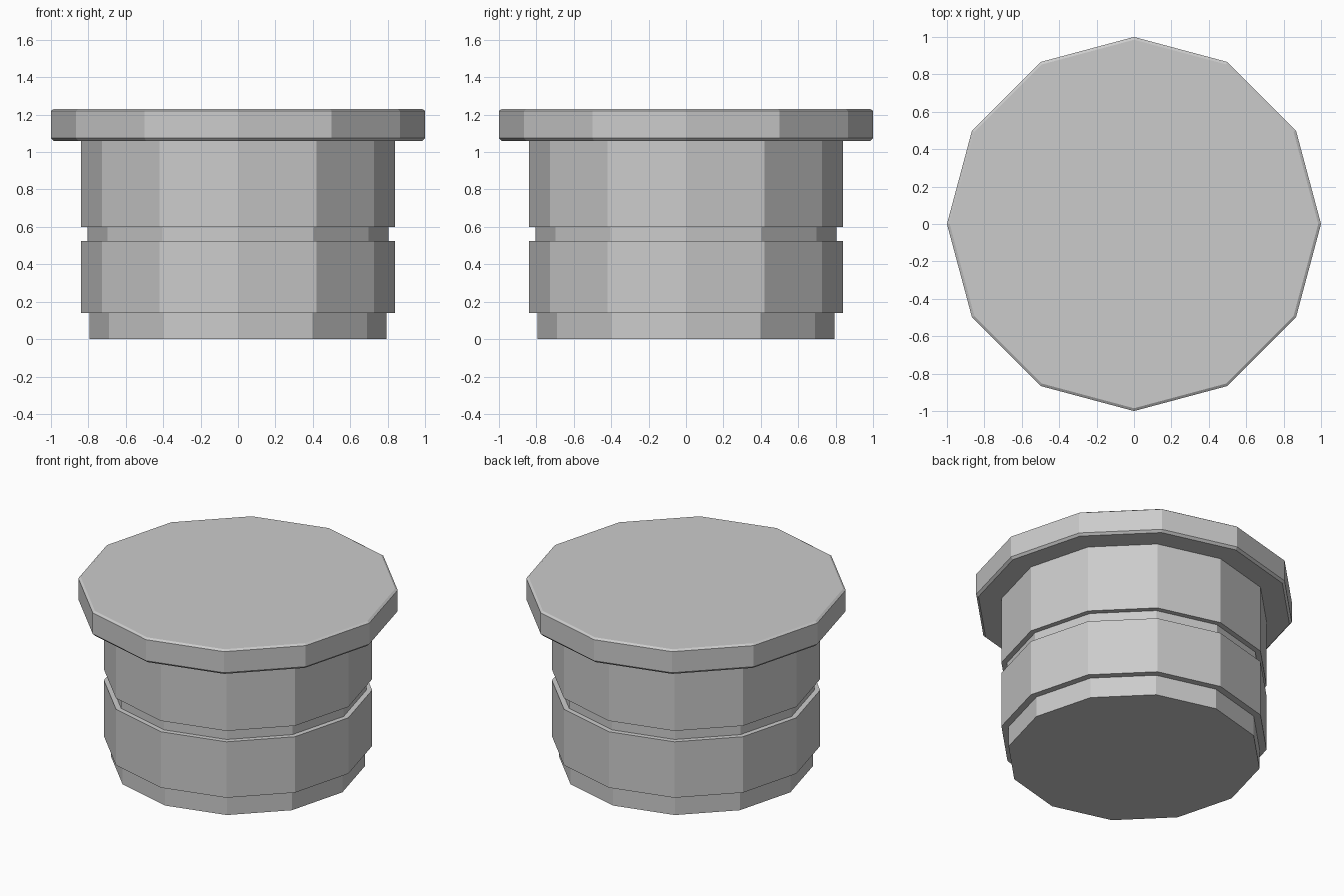
import bpy
import bmesh
from math import cos, sin, tau

SIDES = 12

cube = bpy.data.objects.get("Cube")
if cube:
    bpy.data.objects.remove(cube, do_unlink=True)

grey = bpy.data.materials.new("plain_grey")
grey.use_nodes = True
colour = (0.6, 0.6, 0.6, 1)
grey.diffuse_color = colour
grey.node_tree.nodes["Principled BSDF"].inputs["Base Color"].default_value = colour


def lathe(name, profile, cap_top=True):
    """Turn a (radius, height) profile, listed bottom to top, into a faceted solid."""
    bm = bmesh.new()
    rings = [[bm.verts.new((r * cos(tau * i / SIDES), r * sin(tau * i / SIDES), z))
              for i in range(SIDES)] for r, z in profile]
    for low, high in zip(rings, rings[1:]):
        for i in range(SIDES):
            j = (i + 1) % SIDES
            bm.faces.new((low[i], low[j], high[j], high[i]))
    bm.faces.new(rings[0][::-1])
    if cap_top:
        bm.faces.new(rings[-1])
    mesh = bpy.data.meshes.new(name)
    bm.to_mesh(mesh)
    bm.free()
    mesh.materials.append(grey)
    obj = bpy.data.objects.new(name, mesh)
    bpy.context.collection.objects.link(obj)
    return obj


# Body with a stepped foot and a groove around the middle; the lid closes its top
lathe("body", [(0.795, 0), (0.795, 0.14), (0.84, 0.14), (0.84, 0.525),
               (0.805, 0.525), (0.805, 0.6), (0.84, 0.6), (0.84, 1.06)], cap_top=False)

# Wide lid with narrow bevels on both rims
lathe("lid", [(0.985, 1.06), (1, 1.075), (1, 1.22), (0.985, 1.23)])
